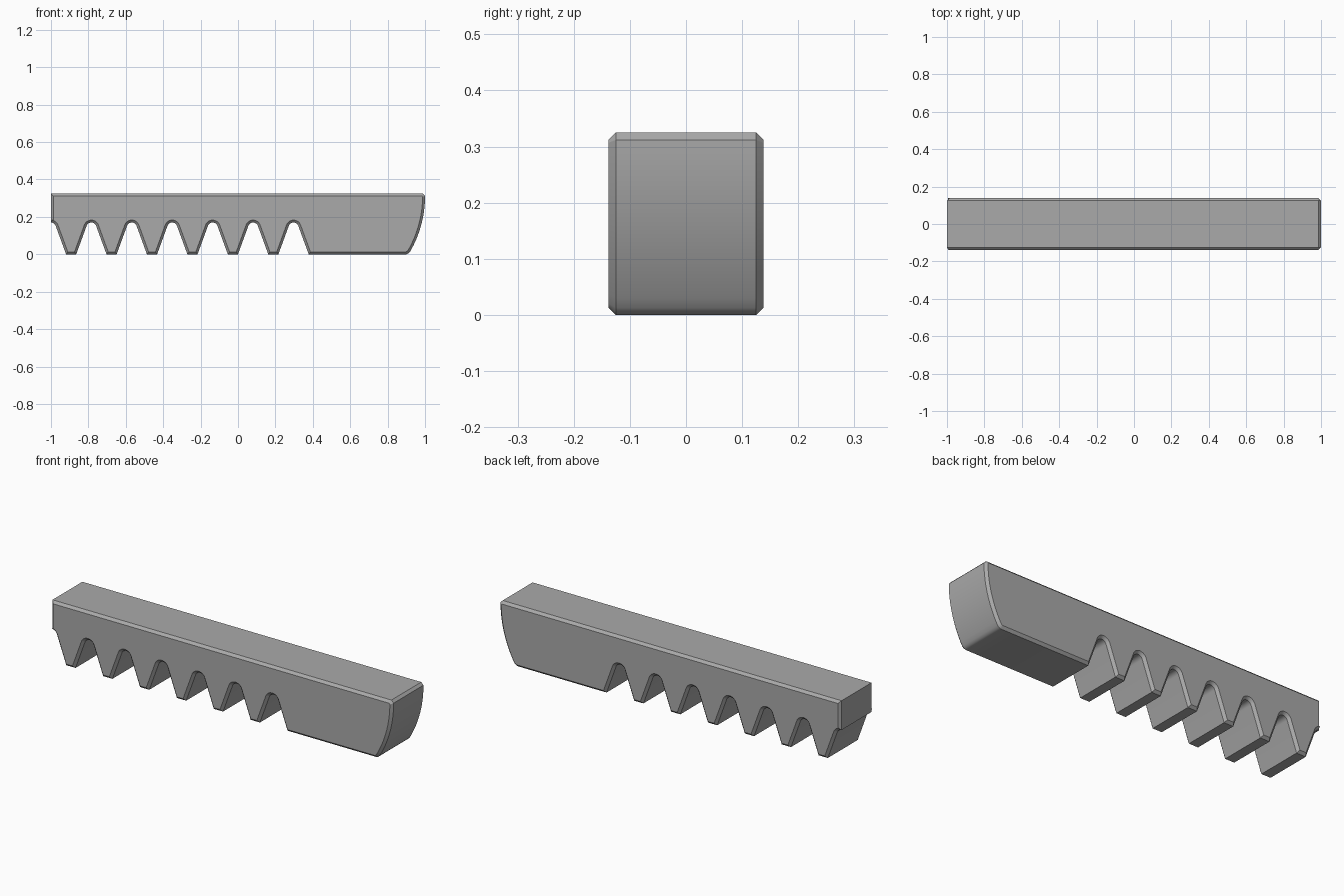
import bpy
import bmesh
from math import sin, cos, radians, sqrt
from mathutils import Vector

cube = bpy.data.objects.get("Cube")
if cube:
    bpy.data.objects.remove(cube, do_unlink=True)

HALF_WIDTH, CHAMFER, TOP = 0.138, 0.013, 0.325
PITCH, LAST_GAP, GAP_HALF = 0.2162, 0.297, 0.081
ROOT_Z, ROOT_R, FLANK = 0.17, 0.027, 20


def gap(cx, start=180 - FLANK):
    """Outline of one tooth gap, left to right, with a rounded root."""
    pts = [] if start == 90 else [(cx - GAP_HALF, 0)]
    steps = 14 if start > 90 else 7
    for i in range(steps + 1):
        a = radians(start + (FLANK - start) * i / steps)
        pts.append((cx + ROOT_R * cos(a), ROOT_Z - ROOT_R + ROOT_R * sin(a)))
    return pts + [(cx + GAP_HALF, 0)]


def inset(pts, d):
    """Mitred inward offset of a counter-clockwise outline."""
    out = []
    for i, p in enumerate(pts):
        a = (p - pts[i - 1]).normalized()
        b = (pts[(i + 1) % len(pts)] - p).normalized()
        na, nb = Vector((-a.y, a.x)), Vector((-b.y, b.x))
        out.append(p + (na + nb) * d / (1 + na.dot(nb)))
    return out


# Side outline: half gap at the left end, six full gaps, flat foot
outline = gap(LAST_GAP - 6 * PITCH, 90)
outline[0] = (-1, ROOT_Z)
for k in range(5, -1, -1):
    outline += gap(LAST_GAP - k * PITCH)

# Rounded toe and bowed right end
outline += [(0.90, 0), (0.910, 0.004), (0.919, 0.0125)]
BOW_R, BOW_Z = 0.595, TOP - CHAMFER
for i in range(17):
    z = 0.03 + (BOW_Z - 0.03) * i / 16
    outline.append((1 - BOW_R + sqrt(BOW_R ** 2 - (BOW_Z - z) ** 2), z))
outline += [(1 - CHAMFER, TOP), (-1, TOP)]
outline = [Vector(p) for p in outline]
inner = inset(outline, CHAMFER)

# Four rings across the width: chamfered front, body, chamfered back
bm = bmesh.new()
rings = []
for pts, y in ((inner, -HALF_WIDTH), (outline, CHAMFER - HALF_WIDTH),
               (outline, HALF_WIDTH - CHAMFER), (inner, HALF_WIDTH)):
    rings.append([bm.verts.new((p.x, y, p.y)) for p in pts])
for r, s in zip(rings, rings[1:]):
    for i in range(len(r)):
        bm.faces.new((r[i - 1], s[i - 1], s[i], r[i]))
caps = [bm.faces.new(rings[0]), bm.faces.new(rings[-1])]
bmesh.ops.recalc_face_normals(bm, faces=bm.faces)
bmesh.ops.triangulate(bm, faces=caps)
mesh = bpy.data.meshes.new("toothed_rack")
bm.to_mesh(mesh)
bm.free()

rack = bpy.data.objects.new("toothed_rack", mesh)
bpy.context.collection.objects.link(rack)

# Plain grey metal
grey = bpy.data.materials.new("plain_grey")
grey.use_nodes = True
colour = (0.4, 0.4, 0.4, 1)
grey.diffuse_color = colour
grey.node_tree.nodes["Principled BSDF"].inputs["Base Color"].default_value = colour
mesh.materials.append(grey)

bpy.ops.object.select_all(action="DESELECT")
rack.select_set(True)
bpy.context.view_layer.objects.active = rack
bpy.ops.object.shade_smooth_by_angle(angle=radians(25))
